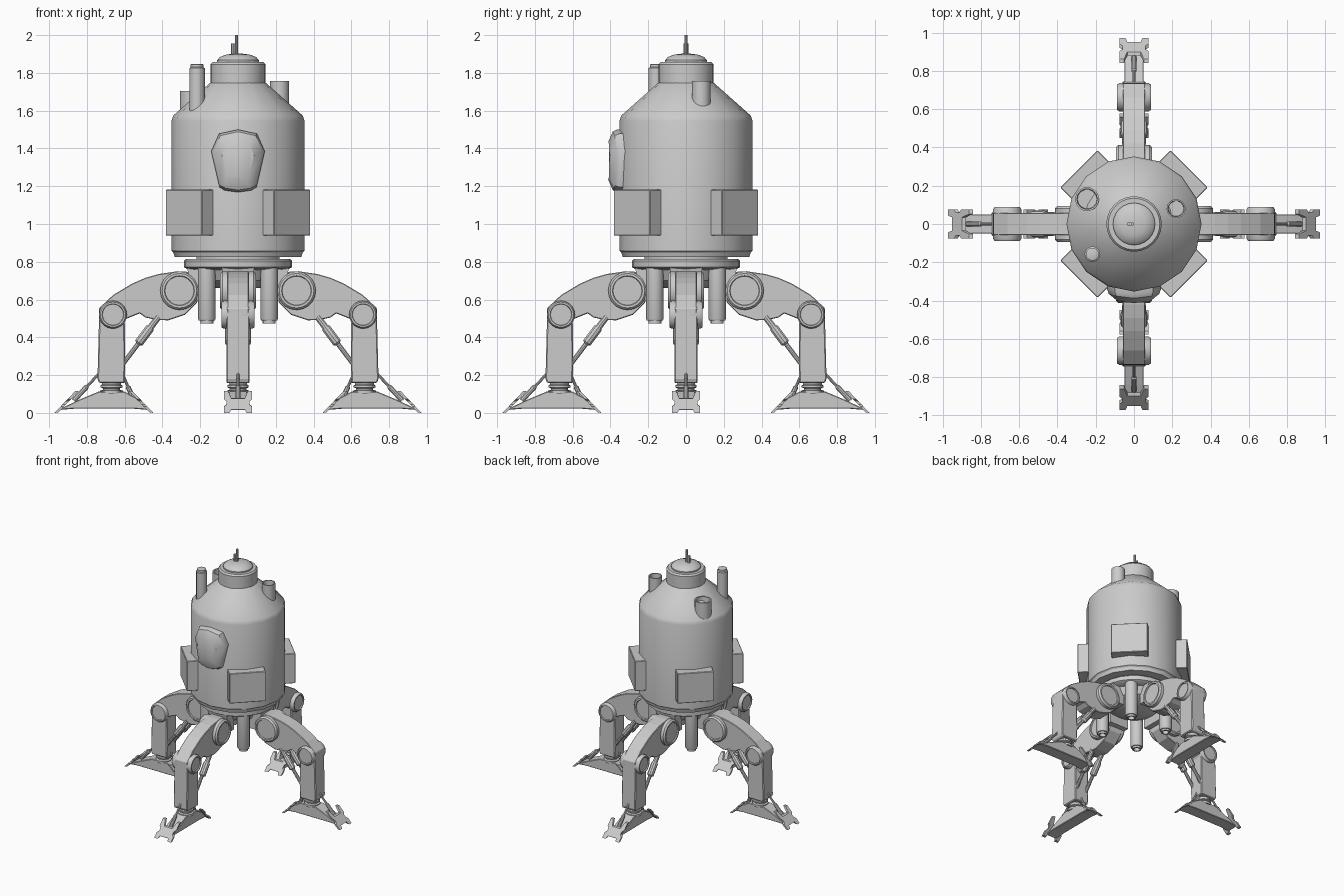
import bpy, bmesh, math
from mathutils import Matrix, Vector

if "Cube" in bpy.data.objects:
    bpy.data.objects.remove(bpy.data.objects["Cube"])


def finish(name, bm, bevel=0.0, smooth=True):
    bmesh.ops.recalc_face_normals(bm, faces=bm.faces)
    me = bpy.data.meshes.new(name)
    bm.to_mesh(me)
    bm.free()
    ob = bpy.data.objects.new(name, me)
    bpy.context.collection.objects.link(ob)
    if bevel:
        m = ob.modifiers.new("bevel", 'BEVEL')
        m.width, m.segments, m.limit_method = bevel, 1, 'ANGLE'
    if smooth:
        bpy.ops.object.select_all(action='DESELECT')
        ob.select_set(True)
        bpy.context.view_layer.objects.active = ob
        bpy.ops.object.shade_smooth_by_angle(angle=math.radians(32))
    return ob


def loft(name, rings, bevel=0.0, smooth=True):
    """Skin equal-length rings of points and cap both ends."""
    bm = bmesh.new()
    vs = [[bm.verts.new(p) for p in r] for r in rings]
    n = len(vs[0])
    for a, b in zip(vs, vs[1:]):
        for i in range(n):
            j = (i + 1) % n
            bm.faces.new((a[i], a[j], b[j], b[i]))
    bm.faces.new(vs[0])
    bm.faces.new(vs[-1])
    return finish(name, bm, bevel, smooth)


def lathe(name, prof, n=16, mat=Matrix()):
    """Revolve (radius, height) points round the local z axis."""
    ang = [2 * math.pi * i / n for i in range(n)]
    return loft(name, [[mat @ Vector((r * math.cos(a), r * math.sin(a), z)) for a in ang]
                       for r, z in prof])


def prism(name, prof, hw, bevel=0.0):
    """Extrude an x-z profile to y = -hw..hw."""
    return loft(name, [[(x, y, z) for x, z in prof] for y in (-hw, hw)], bevel, False)


def rod(name, a, b, prof, n=10):
    """Lathe (radius, fraction of length) points from a to b."""
    a, b = Vector(a), Vector(b)
    d = b - a
    mat = Matrix.Translation(a) @ d.to_track_quat('Z', 'Y').to_matrix().to_4x4()
    return lathe(name, [(r, t * d.length) for r, t in prof], n, mat)


def four(ob, offset=0.0):
    """Repeat a part round the vertical axis."""
    for k in range(4):
        o = ob if k == 0 else ob.copy()
        if k:
            bpy.context.collection.objects.link(o)
        o.rotation_euler.z = offset + k * math.pi / 2


def at(x, y):
    return Matrix.Translation((x, y, 0))


# capsule body, collar and dome
lathe("capsule_body", [(0.2, 0.824), (0.335, 0.824), (0.343, 0.85), (0.353, 0.858), (0.353, 1.545),
                       (0.342, 1.575), (0.15, 1.745), (0.12, 1.76)], 16)
lathe("top_collar", [(0.145, 1.70), (0.145, 1.845), (0.135, 1.858), (0.11, 1.858)], 24)
lathe("top_dome", [(0.11, 1.85), (0.11, 1.868), (0.095, 1.885), (0.06, 1.897), (0.02, 1.902)], 24)
lathe("antenna", [(0.009, 1.89), (0.009, 2.0)], 8, at(-0.008, 0))
lathe("antenna_base", [(0.012, 1.89), (0.012, 1.955)], 8, at(-0.024, 0))

# base plate and neck
lathe("neck", [(0.22, 0.79), (0.22, 0.83)], 24)
lathe("base_plate", [(0.2, 0.755), (0.27, 0.762), (0.287, 0.772), (0.287, 0.805), (0.278, 0.814),
                     (0.2, 0.814)], 24)
lathe("base_hub", [(0.12, 0.66), (0.2, 0.70), (0.23, 0.765)], 16)

# roof pipes
lathe("tall_roof_pipe", [(0.041, 1.58), (0.041, 1.825), (0.034, 1.83), (0.034, 1.845), (0.025, 1.848)],
      14, at(-0.217, -0.158))


def open_pipe(name, x, y, r, z0, z1):
    lathe(name, [(r, z0), (r, z1), (r * 0.85, z1), (r * 0.8, z1 - 0.06)], 14, at(x, y))


open_pipe("wide_roof_pipe", -0.245, 0.13, 0.063, 1.55, 1.705)
open_pipe("small_roof_pipe", 0.22, 0.08, 0.05, 1.6, 1.757)

# side equipment boxes on the diagonals
box = [(0.28, 0.938), (0.407, 0.938), (0.407, 1.182), (0.28, 1.182)]
four(prism("equipment_box", box, 0.137, 0.004), math.pi / 4)

# front hatch, curved round the body
hatch = [(0, 1.5), (0.1, 1.478), (0.142, 1.385), (0.098, 1.195), (0.07, 1.178), (0, 1.168),
         (-0.07, 1.178), (-0.098, 1.195), (-0.142, 1.385), (-0.1, 1.478)]


def hatch_ring(scale, rad):
    pts = [(x * scale, 1.335 + (z - 1.335) * scale) for x, z in hatch]
    return [(x, -math.sqrt(rad * rad - x * x), z) for x, z in pts]


loft("front_hatch", [hatch_ring(1, 0.32), hatch_ring(1, 0.366), hatch_ring(0.93, 0.388),
                     hatch_ring(0.6, 0.412)])

# downward nozzles between the legs
four(lathe("nozzle", [(0.047, 0.77), (0.047, 0.50), (0.042, 0.488), (0.034, 0.488), (0.034, 0.473),
                      (0.024, 0.473), (0.022, 0.50)], 14, at(0.165, 0.165)))

# leg parts, modelled along +x
thigh = [(0.21, 0.70), (0.235, 0.745), (0.32, 0.75), (0.42, 0.735), (0.49, 0.715), (0.56, 0.685),
         (0.66, 0.625), (0.735, 0.555), (0.735, 0.50), (0.60, 0.495), (0.52, 0.527), (0.49, 0.505),
         (0.43, 0.492), (0.37, 0.49), (0.28, 0.52), (0.215, 0.585)]
four(prism("thigh", thigh, 0.058, 0.004))
shin = [(0.60, 0.53), (0.598, 0.27), (0.60, 0.158), (0.735, 0.158), (0.744, 0.18), (0.735, 0.53)]
four(prism("shin", shin, 0.062, 0.006))


def joint(name, x, z, r, hw):
    mat = Matrix.Translation((x, 0, z)) @ Matrix.Rotation(math.pi / 2, 4, 'X')
    half = [(r * 0.75, hw - 0.008), (r * 0.78, hw), (r * 0.9, hw), (r, hw - 0.012)]
    return lathe(name, half + [(q, -h) for q, h in reversed(half)], 20, mat)


four(joint("hip_joint", 0.31, 0.647, 0.102, 0.094))
four(joint("knee_joint", 0.662, 0.52, 0.074, 0.088))
four(prism("hip_bracket", [(0.17, 0.62), (0.24, 0.62), (0.27, 0.77), (0.17, 0.77)], 0.085))

# ankle rings
four(lathe("ankle", [(0.05, 0.17), (0.05, 0.15), (0.058, 0.145), (0.058, 0.135), (0.045, 0.13),
                     (0.045, 0.122), (0.06, 0.118), (0.06, 0.10)], 14, at(0.67, 0)))

# foot with a slanted claw plate at each end
foot = [(0.955, 0.015), (0.84, 0.07), (0.74, 0.112), (0.60, 0.112), (0.54, 0.08), (0.465, 0.015),
        (0.55, 0.022), (0.87, 0.022)]
four(prism("foot", foot, 0.05, 0.004))
claw = [(0.035, 0.03), (0.045, 0.0), (0.075, 0.0), (0.075, 0.045), (0.06, 0.06), (0.06, 0.085),
        (0.075, 0.1), (0.075, 0.16), (0.052, 0.16), (0.035, 0.105)]
claw += [(-u, v) for u, v in reversed(claw)]
for end, s in (("outer", 1), ("inner", -1)):
    rings = [[(0.71 + s * (0.262 - v * 0.69 - t), u, v * 0.72 + t * 0.1) for u, v in claw]
             for t in (0, 0.02)]
    four(loft(end + "_claw", rings, smooth=False))
    # foot struts to the shin
    four(rod(end + "_foot_strut", (0.71 + s * 0.16, 0, 0.065), (0.67 + s * 0.05, 0, 0.225),
             [(0.014, 0), (0.014, 0.45), (0.008, 0.48), (0.008, 1)]))

# knee pistons, one each side of the leg
for side, y in (("left", 0.045), ("right", -0.045)):
    four(rod(side + "_knee_piston", (0.42, y, 0.51), (0.62, y, 0.245),
             [(0.018, 0), (0.018, 0.2), (0.025, 0.24), (0.025, 0.52), (0.013, 0.55), (0.013, 1)]))
